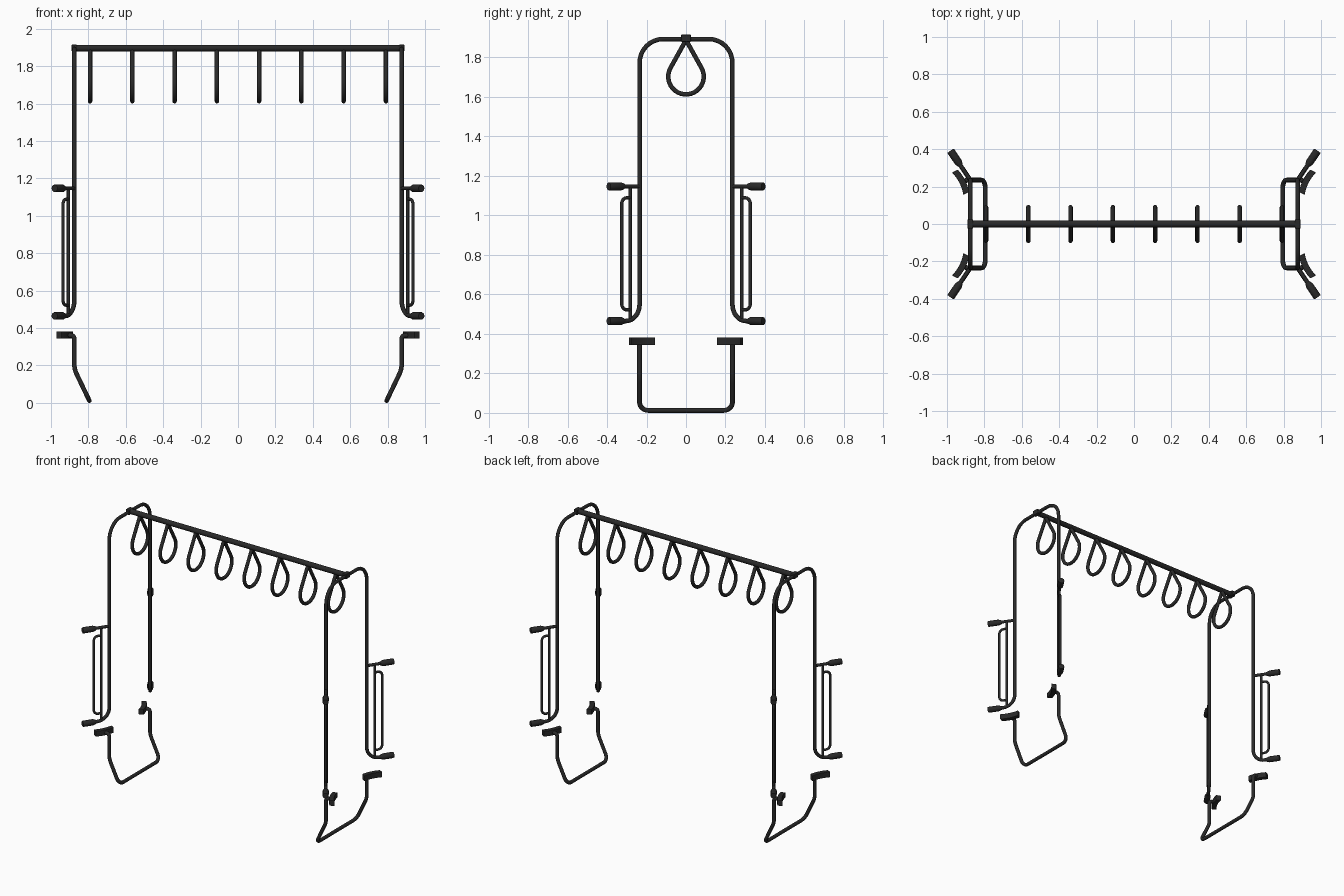
import bpy, bmesh, math
from mathutils import Vector

if "Cube" in bpy.data.objects:
    bpy.data.objects.remove(bpy.data.objects["Cube"])


def rounded(points, radii):
    """Polyline with true arc fillets at the inner corners."""
    pts = [Vector(p) for p in points]
    out = [pts[0]]
    for i in range(1, len(pts) - 1):
        p, r = pts[i], radii[i - 1]
        a, b = (pts[i - 1] - p).normalized(), (pts[i + 1] - p).normalized()
        half = a.angle(b) / 2
        centre = p + (a + b).normalized() * (r / math.sin(half))
        d = r / math.tan(half)
        va, vb = p + a * d - centre, p + b * d - centre
        n = 8
        total = va.angle(vb)
        for k in range(n + 1):
            t = k / n
            v = (va * math.sin((1 - t) * total) + vb * math.sin(t * total)) / math.sin(total)
            out.append(centre + v)
    out.append(pts[-1])
    return out


def tube(name, pts, r, radii=None):
    """Round tube along a path, optionally tapered."""
    cu = bpy.data.curves.new(name, 'CURVE')
    cu.dimensions = '3D'
    cu.bevel_depth = r
    cu.bevel_resolution = 3
    cu.use_fill_caps = True
    sp = cu.splines.new('POLY')
    sp.points.add(len(pts) - 1)
    for i, p in enumerate(pts):
        sp.points[i].co = (*p, 1)
        if radii:
            sp.points[i].radius = radii[i] / r
    ob = bpy.data.objects.new(name, cu)
    bpy.context.collection.objects.link(ob)
    bpy.ops.object.select_all(action='DESELECT')
    ob.select_set(True)
    bpy.context.view_layer.objects.active = ob
    bpy.ops.object.convert(target='MESH')
    bpy.ops.object.shade_smooth_by_angle(angle=math.radians(40))
    return bpy.context.object


def curved_pad(name, sx, sy):
    """Leg pad: a short slab bowed around the leg."""
    u, n, c = Vector((.45, .89, 0)), Vector((.89, -.45, 0)), Vector((.922, .226, 0))
    bm = bmesh.new()
    rings = []
    for k in range(9):
        t = k / 4 - 1
        ring = []
        for d, z in ((-.018, .343), (.016, .343), (.016, .383), (-.018, .383)):
            p = c + u * (.067 * t) + n * (d + .010 * t * t - .003)
            ring.append(bm.verts.new((p.x * sx, p.y * sy, z)))
        rings.append(ring)
    for a, b in zip(rings, rings[1:]):
        for i in range(4):
            j = (i + 1) % 4
            bm.faces.new((a[i], a[j], b[j], b[i]))
    bm.faces.new(rings[0])
    bm.faces.new(rings[-1])
    bmesh.ops.recalc_face_normals(bm, faces=bm.faces)
    me = bpy.data.meshes.new(name)
    bm.to_mesh(me)
    bm.free()
    ob = bpy.data.objects.new(name, me)
    bpy.context.collection.objects.link(ob)
    bev = ob.modifiers.new('soft_edges', 'BEVEL')
    bev.width, bev.segments = .003, 2


# Top rail and its hanging teardrop loops
RAIL_Z = 1.897
tube('top_rail', [(-.88, 0, RAIL_Z), (.88, 0, RAIL_Z)], .0185)
R, CZ, TOP = .09, 1.703, 1.888
start = math.asin(R / (TOP - CZ))
for i in range(8):
    x = -.791 + .226 * i
    loop = [(x, 0, TOP)]
    for k in range(29):
        a = start - (math.pi + 2 * start) * k / 28
        loop.append((x, R * math.cos(a), CZ + R * math.sin(a)))
    loop.append((x, 0, TOP))
    tube('hanging_loop', loop, .012)

X, Y = .875, .235
LOW, HIGH = .465, 1.147
DX, DY = .56, .83       # outward direction of the side arms


def arm_point(t, z, sx, sy):
    return (sx * (X + DX * t), sy * (Y + DY * t), z)


for sx in (-1, 1):
    # End frame: one bent tube ending in the two lower arms
    tube('end_frame', rounded(
        [arm_point(.12, LOW, sx, -1), (sx * X, -Y, LOW), (sx * X, -Y, 1.893),
         (sx * X, Y, 1.893), (sx * X, Y, LOW), arm_point(.12, LOW, sx, 1)],
        [.085, .12, .12, .085]), .012)

    # Clamp joining rail and frame
    bpy.ops.mesh.primitive_cube_add(size=1, location=(sx * X, 0, RAIL_Z))
    ob = bpy.context.object
    ob.name = 'rail_clamp'
    ob.scale = (.03, .05, .038)
    bpy.ops.object.transform_apply(location=False, rotation=False, scale=True)
    bev = ob.modifiers.new('soft_edges', 'BEVEL')
    bev.width, bev.segments = .005, 2

    # Foot: bent floor hoop with stubs running out to the pads
    tube('floor_foot', rounded(
        [(sx * .915, -Y + .004, .361), (sx * X, -Y, .361), (sx * X, -Y, .18), (sx * .795, -Y, .0125),
         (sx * .795, Y, .0125), (sx * X, Y, .18), (sx * X, Y, .361), (sx * .915, Y - .004, .361)],
        [.018, .12, .045, .045, .12, .018]), .0125)

    for sy in (-1, 1):
        # Upper arm and both tapered grips
        tube('upper_arm', [arm_point(t, HIGH, sx, sy) for t in (0, .12)], .0105)
        for z in (LOW, HIGH):
            tube('grip', [arm_point(t, z, sx, sy) for t in (.095, .115, .184, .189)],
                 .021, radii=[.014, .021, .021, .0195])
        # Inner rod and outer handle
        tube('inner_rod', [arm_point(.057, z, sx, sy) for z in (LOW, HIGH)], .009)
        tube('outer_handle', rounded(
            [arm_point(.057, 1.089, sx, sy), arm_point(.109, 1.089, sx, sy),
             arm_point(.109, .522, sx, sy), arm_point(.057, .522, sx, sy)],
            [.03, .03]), .0085)
        curved_pad('leg_pad', sx, sy)

# Dark powder-coated finish
mat = bpy.data.materials.new('dark_coating')
mat.diffuse_color = (.022, .022, .022, 1)
mat.use_nodes = True
mat.node_tree.nodes["Principled BSDF"].inputs["Base Color"].default_value = mat.diffuse_color
for ob in bpy.data.objects:
    if ob.type == 'MESH':
        ob.data.materials.clear()
        ob.data.materials.append(mat)
